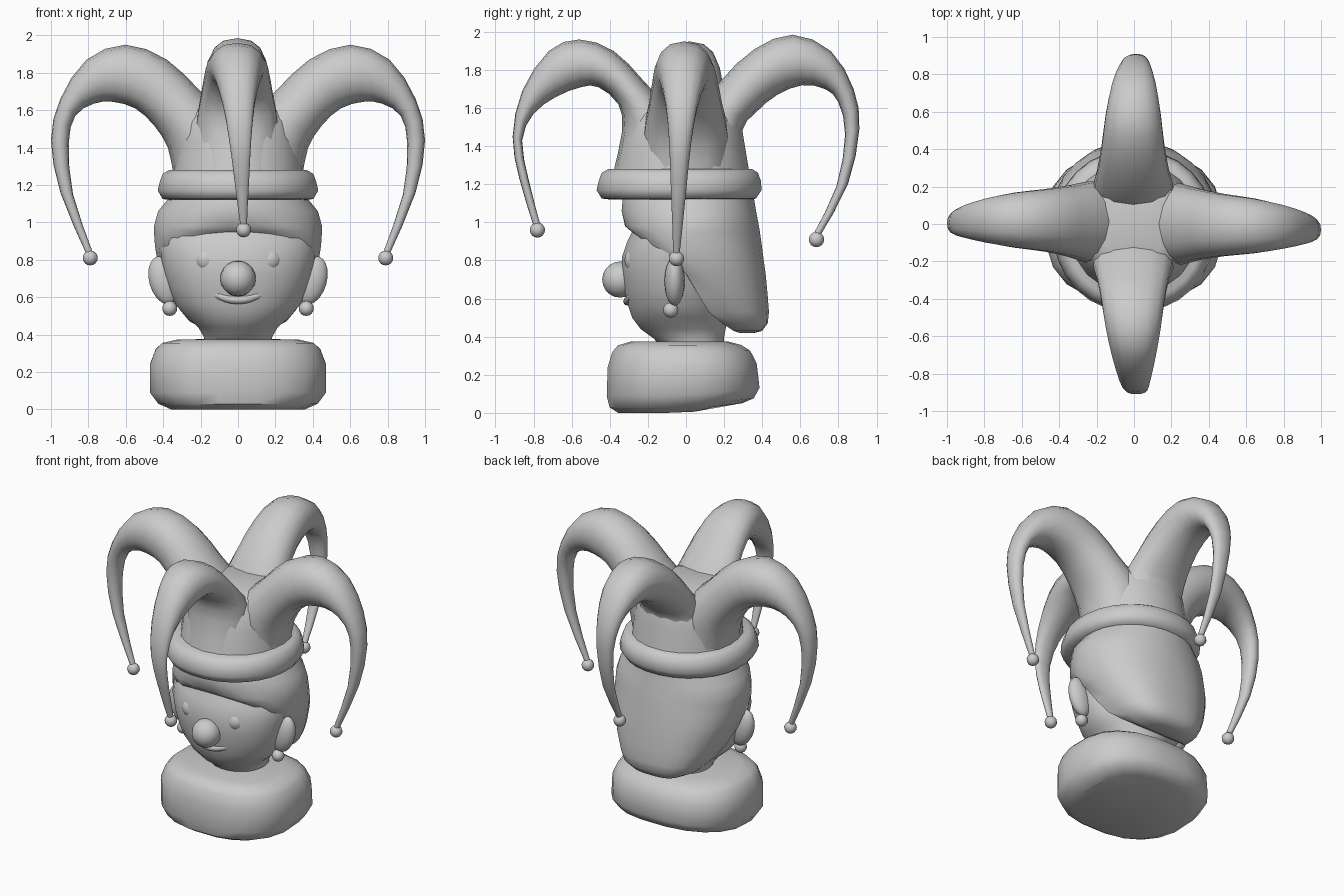
import bpy, bmesh
from math import sin, cos, pi, radians
from mathutils import Vector


def finish(name, bm, angle=40):
    bmesh.ops.recalc_face_normals(bm, faces=bm.faces)
    me = bpy.data.meshes.new(name)
    bm.to_mesh(me)
    bm.free()
    ob = bpy.data.objects.new(name, me)
    bpy.context.collection.objects.link(ob)
    bpy.ops.object.select_all(action='DESELECT')
    ob.select_set(True)
    bpy.context.view_layer.objects.active = ob
    bpy.ops.object.shade_smooth_by_angle(angle=radians(angle))
    return ob


def loft(name, rings, angle=40):
    """Skin a list of equal-length point rings and cap both ends."""
    bm = bmesh.new()
    vs = [[bm.verts.new(p) for p in r] for r in rings]
    n = len(rings[0])
    for a, b in zip(vs, vs[1:]):
        for i in range(n):
            j = (i + 1) % n
            bm.faces.new((a[i], a[j], b[j], b[i]))
    bm.faces.new(vs[0])
    bm.faces.new(vs[-1])
    return finish(name, bm, angle)


def spow(v, e):
    return (abs(v) ** e) * (1 if v >= 0 else -1)


def stack(name, levels, n=24, power=lambda z: 2.1, slope=lambda y, z: 0, angle=40):
    """Loft horizontal oval rings: (z, half width, front y, back y[, front cut y])."""
    rings = []
    for z, w, f, b, *cut in levels:
        ring = []
        for i in range(n):
            t = 2 * pi * (i + 0.5) / n
            x = w * spow(cos(t), 2 / power(z))
            y = (f + b) / 2 + (b - f) / 2 * spow(sin(t), 2 / power(z))
            y = max([y] + cut)
            ring.append((x, y, z + slope(y, z)))
        rings.append(ring)
    return loft(name, rings, angle)


def ball(name, loc, r, scale=(1, 1, 1), tilt=0, seg=16):
    bm = bmesh.new()
    bmesh.ops.create_uvsphere(bm, u_segments=seg, v_segments=seg // 2 + 2, radius=r)
    ob = finish(name, bm, 60)
    ob.location, ob.scale, ob.rotation_euler = loc, scale, (0, tilt, 0)
    return ob


def refine(rows):
    """Insert a smooth midpoint between neighbouring rows."""
    out = []
    for k in range(len(rows) - 1):
        a, b, c, d = (rows[min(max(k + s, 0), len(rows) - 1)] for s in (-1, 0, 1, 2))
        out += [b, tuple((9 * (q + r) - p - s) / 16 for p, q, r, s in zip(a, b, c, d))]
    return out + [rows[-1]]


def horn(name, turn, pairs, widths, drift, bulge, bell):
    """Curved tapering tube from (outer u, z, inner u, z) pairs, turned about z."""
    ca, sa = round(cos(turn)), round(sin(turn))

    def place(u, w, z):
        return Vector((u * ca - w * sa, u * sa + w * ca, z))
    rows = refine([p + (w,) for p, w in zip(pairs, widths)])
    rings = []
    for k, (ou, oz, iu, iz, w) in enumerate(rows):
        s = k / (len(rows) - 1)
        off = drift * s * s + bulge * sin(pi * s)
        ring = []
        for i in range(14):
            t = 2 * pi * i / 14
            m = (1 + cos(t)) / 2
            ring.append(place(iu + (ou - iu) * m, off + w * spow(sin(t), 0.85), iz + (oz - iz) * m))
        rings.append(ring)
    loft(name, rings, 50)
    ball(name + "_bell", place(bell[0], drift, bell[1]), 0.04, seg=12)


# Base block, underside rising slightly to the back
stack("base", [(0.01, 0.36, -0.36, 0.30), (0.03, 0.43, -0.405, 0.36), (0.09, 0.475, -0.42, 0.39),
               (0.24, 0.475, -0.415, 0.375), (0.32, 0.445, -0.39, 0.34), (0.355, 0.41, -0.36, 0.29),
               (0.375, 0.32, -0.29, 0.22)], n=20, power=lambda z: 2.5,
      slope=lambda y, z: 0.05 * max(0, y) / 0.35 * (1 - z / 0.38) - (0.01 if z < 0.02 and y < 0.1 else 0))

# Head with neck
stack("head", [(0.34, 0.18, -0.13, 0.20), (0.39, 0.185, -0.17, 0.20), (0.44, 0.215, -0.24, 0.21),
               (0.50, 0.285, -0.285, 0.22), (0.56, 0.335, -0.305, 0.22), (0.64, 0.37, -0.325, 0.22),
               (0.72, 0.395, -0.335, 0.22), (0.82, 0.415, -0.338, 0.22), (0.90, 0.42, -0.31, 0.22),
               (1.0, 0.40, -0.26, 0.22)], angle=60)

# Hood of hair wrapping the back of the head, its front cut along a slanting rim
stack("hair", [(1.16, 0.36, -0.32, 0.355), (1.12, 0.38, -0.335, 0.36), (1.06, 0.43, -0.34, 0.37),
               (0.98, 0.452, -0.335, 0.385, -0.32), (0.95, 0.452, -0.335, 0.39, -0.285),
               (0.88, 0.447, -0.335, 0.40, -0.19), (0.80, 0.435, -0.32, 0.41, -0.07),
               (0.73, 0.41, -0.30, 0.42, 0.0), (0.62, 0.365, -0.25, 0.43, 0.065),
               (0.53, 0.31, -0.15, 0.437, 0.12), (0.47, 0.26, 0.0, 0.43, 0.19),
               (0.43, 0.18, 0.1, 0.40, 0.25), (0.42, 0.10, 0.2, 0.36, 0.28)], n=28,
      power=lambda z: 2.05 + max(0, 0.95 - z) * 1.6, angle=50)

# Face details and ears with bells
ball("nose", (0, -0.345, 0.70), 0.095)
for side, s in (("left", -1), ("right", 1)):
    ball(side + "_eye", (s * 0.17, -0.255, 0.80), 0.068)
    ball(side + "_ear", (s * 0.395, -0.06, 0.69), 0.14, (0.57, 0.38, 0.95), s * 0.28)
    ball(side + "_ear_bell", (s * 0.365, -0.08, 0.54), 0.04, seg=12)

# Smiling lip
smile = []
for i in range(15):
    q = -1 + i / 7
    c = Vector((0.25 * q, -0.308 + 0.085 * q * q, 0.585 + 0.12 * q * q))
    r = 0.006 + 0.016 * (1 - q * q)
    smile.append([c + Vector((0, r * cos(2 * pi * k / 8), r * sin(2 * pi * k / 8))) for k in range(8)])
loft("lip", smile, 60)

# Hat brim roll and crown
stack("hat_brim", [(1.12, 0.36, -0.40, 0.34), (1.125, 0.405, -0.445, 0.37), (1.17, 0.432, -0.472, 0.40),
                   (1.22, 0.42, -0.46, 0.395), (1.26, 0.405, -0.445, 0.38), (1.28, 0.37, -0.41, 0.35)],
      n=28, angle=60)
stack("hat_crown", [(1.24, 0.35, -0.38, 0.34), (1.42, 0.335, -0.34, 0.31), (1.54, 0.31, -0.31, 0.29),
                    (1.61, 0.26, -0.27, 0.26), (1.64, 0.18, -0.2, 0.2)], n=20)

# Four drooping hat horns
side_pairs = [(0, 1.25, 0.345, 1.25), (0.03, 1.52, 0.375, 1.40), (0.20, 1.70, 0.45, 1.52),
              (0.38, 1.87, 0.55, 1.61), (0.60, 1.95, 0.67, 1.645), (0.81, 1.87, 0.77, 1.635),
              (0.95, 1.66, 0.87, 1.57), (1.0, 1.44, 0.905, 1.42), (0.95, 1.16, 0.882, 1.15),
              (0.815, 0.84, 0.78, 0.85)]
front_pairs = [(0, 1.25, 0.385, 1.25), (0.04, 1.52, 0.335, 1.48), (0.22, 1.74, 0.355, 1.62),
               (0.38, 1.90, 0.46, 1.71), (0.56, 1.96, 0.55, 1.71), (0.72, 1.90, 0.68, 1.66),
               (0.86, 1.69, 0.80, 1.57), (0.91, 1.45, 0.86, 1.43), (0.875, 1.23, 0.825, 1.22),
               (0.80, 0.98, 0.765, 0.99)]
back_pairs = [(0, 1.25, 0.335, 1.25), (0.04, 1.52, 0.29, 1.47), (0.18, 1.74, 0.37, 1.58),
              (0.36, 1.91, 0.48, 1.67), (0.56, 1.985, 0.61, 1.72), (0.76, 1.90, 0.73, 1.70),
              (0.88, 1.70, 0.80, 1.63), (0.91, 1.49, 0.835, 1.46), (0.85, 1.20, 0.79, 1.19),
              (0.71, 0.94, 0.675, 0.95)]
widths = [0.22, 0.225, 0.195, 0.17, 0.15, 0.12, 0.085, 0.06, 0.04, 0.018]
horn("right_horn", 0, side_pairs, widths, -0.05, 0, (0.79, 0.81))
horn("left_horn", pi, side_pairs, widths, 0.02, -0.025, (0.79, 0.81))
horn("front_horn", -pi / 2, front_pairs, widths, 0.03, -0.01, (0.78, 0.96))
horn("back_horn", pi / 2, back_pairs, widths, -0.03, 0.01, (0.685, 0.91))
